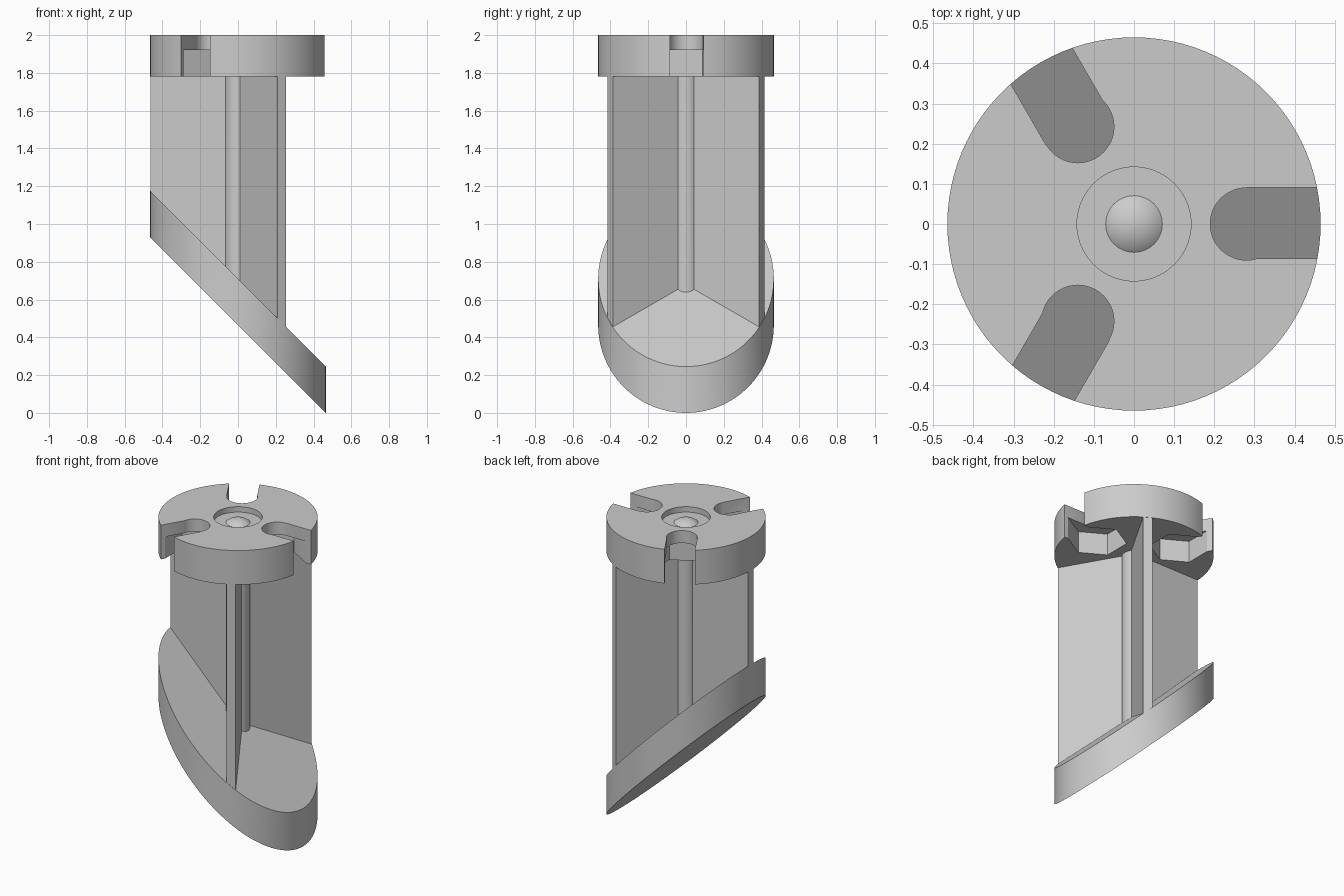
import bpy, bmesh, math

R = 0.465          # outer radius shared by the whole body
THIRDS = [math.radians(a) for a in (0, 120, 240)]

cube = bpy.data.objects.get("Cube")
if cube:
    bpy.data.objects.remove(cube, do_unlink=True)

grey = bpy.data.materials.new("plain_grey")
grey.use_nodes = True
grey.diffuse_color = (0.6, 0.6, 0.6, 1)
grey.node_tree.nodes["Principled BSDF"].inputs["Base Color"].default_value = (0.6, 0.6, 0.6, 1)


def circle(radius, sides, cx=0.0, phase=0.0):
    steps = [phase + math.tau * i / sides for i in range(sides)]
    return [(cx + radius * math.cos(a), radius * math.sin(a)) for a in steps]


def box(x0, x1, y0, y1):
    return [(x0, y0), (x1, y0), (x1, y1), (x0, y1)]


def turned(outline, angle):
    c, s = math.cos(angle), math.sin(angle)
    return [(x * c - y * s, x * s + y * c) for x, y in outline]


def finish(name, bm):
    bmesh.ops.recalc_face_normals(bm, faces=bm.faces[:])
    mesh = bpy.data.meshes.new(name)
    bm.to_mesh(mesh)
    bm.free()
    mesh.materials.append(grey)
    obj = bpy.data.objects.new(name, mesh)
    bpy.context.collection.objects.link(obj)
    return obj


def prism(name, outline, bottom, top, slant_bottom=False, slant_top=False):
    """Vertical prism; a slanted end falls at 45 degrees towards +x."""
    bm = bmesh.new()
    low = [bm.verts.new((x, y, bottom - x * slant_bottom)) for x, y in outline]
    high = [bm.verts.new((x, y, top - x * slant_top)) for x, y in outline]
    bm.faces.new(low[::-1])
    bm.faces.new(high)
    for i in range(len(low)):
        j = (i + 1) % len(low)
        bm.faces.new((low[i], low[j], high[j], high[i]))
    return finish(name, bm)


def activate(obj):
    bpy.ops.object.select_all(action="DESELECT")
    obj.select_set(True)
    bpy.context.view_layer.objects.active = obj


def cut(target, cutter):
    mod = target.modifiers.new("cut", "BOOLEAN")
    mod.operation = "DIFFERENCE"
    mod.solver = "EXACT"
    mod.object = cutter
    activate(target)
    bpy.ops.object.modifier_apply(modifier=mod.name)
    bpy.data.objects.remove(cutter, do_unlink=True)


# Slanted base plate
base = prism("base_plate", circle(R, 96), 0.465, 0.71, True, True)

# Central post and three radial ribs standing on the base
post = prism("central_post", circle(0.071, 48), 0.6, 1.85, True)
ribs = [prism(f"rib_{i + 1}", turned(box(0, 0.463, -0.027, 0.027), a + math.pi / 3),
              0.6, 1.785, True) for i, a in enumerate(THIRDS)]

# Top disc with three open slots, hexagonal pockets beneath and a round recess
disc = prism("top_disc", circle(R, 96), 1.78, 2.0)
for a in THIRDS:
    cut(disc, prism("slot_end_cutter", turned(circle(0.09, 48, 0.28), a), 1.7, 2.1))
    cut(disc, prism("slot_cutter", turned(box(0.28, 0.6, -0.086, 0.0915), a), 1.7, 2.1))
    cut(disc, prism("pocket_cutter", turned(circle(0.173, 6, 0.28, math.pi / 6), a), 1.7, 1.92))
cut(disc, prism("recess_cutter", circle(0.142, 64), 1.965, 2.1))

# Shallow dome in the recess: rings of a spherical cap
bm = bmesh.new()
rise, rim = 0.028, 0.073
sphere = (rim ** 2 + rise ** 2) / (2 * rise)
spread = math.asin(rim / sphere)
profile = [bm.verts.new((sphere * math.sin(spread * i / 8), 0,
                         1.963 + rise - sphere + sphere * math.cos(spread * i / 8)))
           for i in range(9)]
edges = [bm.edges.new(pair) for pair in zip(profile, profile[1:])]
bmesh.ops.spin(bm, geom=profile + edges, axis=(0, 0, 1), cent=(0, 0, 0),
               angle=math.tau, steps=48)
bmesh.ops.remove_doubles(bm, verts=bm.verts[:], dist=0.0001)
dome = finish("centre_dome", bm)

for obj in [base, post, disc, dome] + ribs:
    activate(obj)
    bpy.ops.object.shade_smooth_by_angle(angle=math.radians(30))
